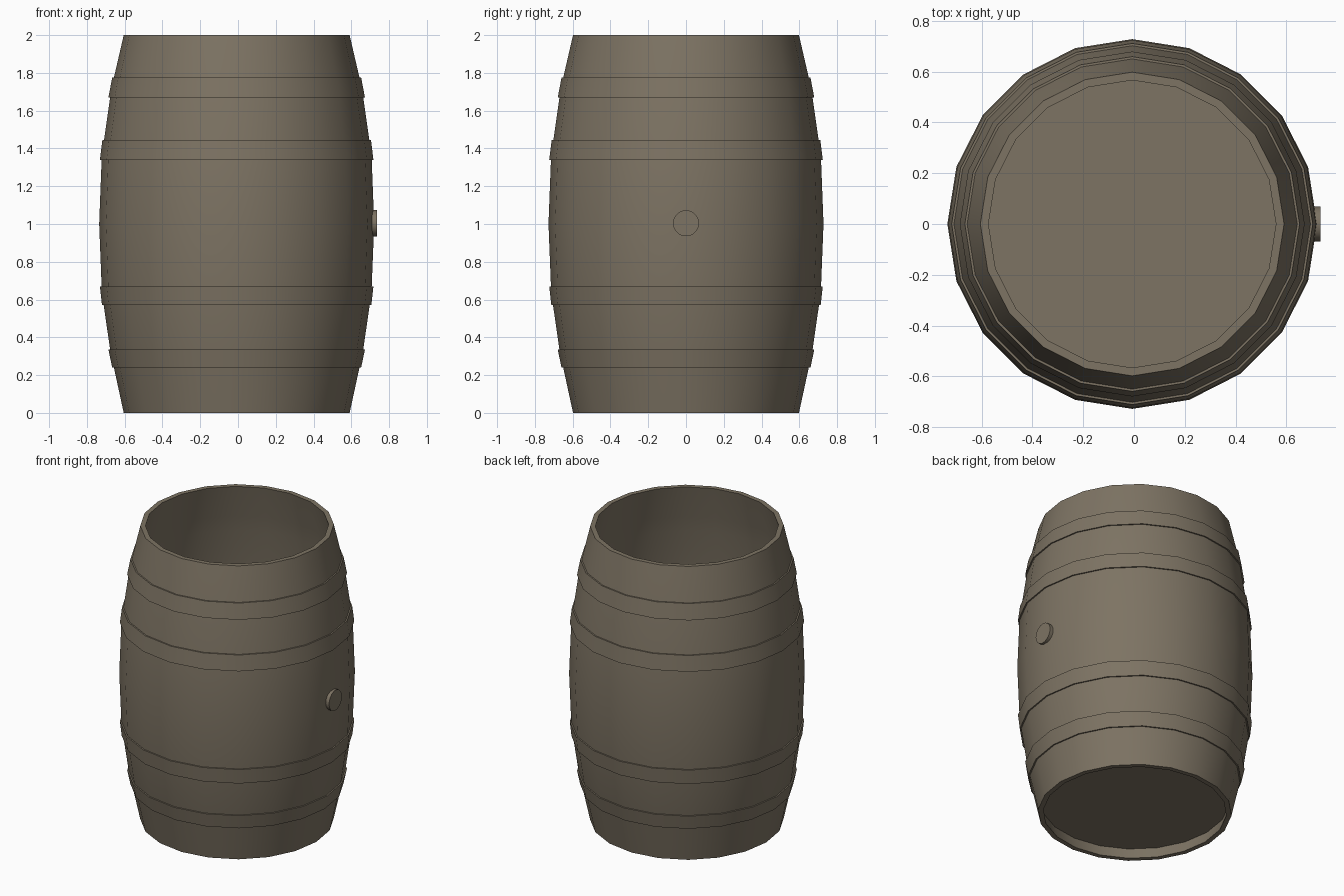
import bpy, math

if "Cube" in bpy.data.objects:
    bpy.data.objects.remove(bpy.data.objects["Cube"])

SIDES = 20
CX = -0.007          # barrel axis; the bung balances the overall width
WALL = 0.032

wood = bpy.data.materials.new("weathered_wood")
wood.diffuse_color = (0.205, 0.172, 0.125, 1)
wood.use_nodes = True
wood.node_tree.nodes["Principled BSDF"].inputs["Base Color"].default_value = wood.diffuse_color

# outer stave profile: (height, radius)
STAVES = [(0, 0.598), (0.24, 0.65), (0.335, 0.67), (0.57, 0.704), (0.67, 0.715),
          (1.0, 0.728), (1.34, 0.715), (1.445, 0.702), (1.67, 0.67), (1.775, 0.65), (2.0, 0.598)]


def radius_at(z):
    for (z0, r0), (z1, r1) in zip(STAVES, STAVES[1:]):
        if z <= z1:
            return r0 + (r1 - r0) * (z - z0) / (z1 - z0)


def finish(obj):
    obj.data.materials.append(wood)
    bpy.ops.object.select_all(action='DESELECT')
    obj.select_set(True)
    bpy.context.view_layer.objects.active = obj
    bpy.ops.object.shade_smooth_by_angle(angle=math.radians(30))


def lathe(name, profile):
    """Spin a closed (height, radius) loop round the barrel axis."""
    n = len(profile)
    verts = [(CX + r * math.cos(a), r * math.sin(a), z)
             for a in (2 * math.pi * i / SIDES for i in range(SIDES)) for z, r in profile]
    faces = []
    for i in range(SIDES):
        k = (i + 1) % SIDES
        for j in range(n):
            m = (j + 1) % n
            faces.append((i * n + j, k * n + j, k * n + m, i * n + m))
    mesh = bpy.data.meshes.new(name)
    mesh.from_pydata(verts, [], faces)
    obj = bpy.data.objects.new(name, mesh)
    bpy.context.collection.objects.link(obj)
    finish(obj)


# hollow stave wall, open at the top
lathe("staves", STAVES + [(z, r - WALL) for z, r in reversed(STAVES)])

# four raised hoops
for i, (z0, z1) in enumerate([(0.24, 0.335), (0.57, 0.67), (1.34, 1.445), (1.67, 1.775)]):
    r0, r1 = radius_at(z0), radius_at(z1)
    lathe(f"hoop_{i + 1}", [(z0, r0 - 0.005), (z0, r0 + 0.009), (z1, r1 + 0.009), (z1, r1 - 0.005)])

# recessed bottom board
bpy.ops.mesh.primitive_cylinder_add(vertices=SIDES, radius=0.592, depth=0.03, location=(CX, 0, 0.09),
                                    rotation=(0, 0, math.pi / 2))
board = bpy.context.object
board.name = "bottom_board"
finish(board)

# bung on the right side
bpy.ops.mesh.primitive_cylinder_add(vertices=20, radius=0.069, depth=0.035, location=(0.7175, 0, 1.004),
                                    rotation=(0, math.pi / 2, 0))
bung = bpy.context.object
bung.name = "bung"
finish(bung)
